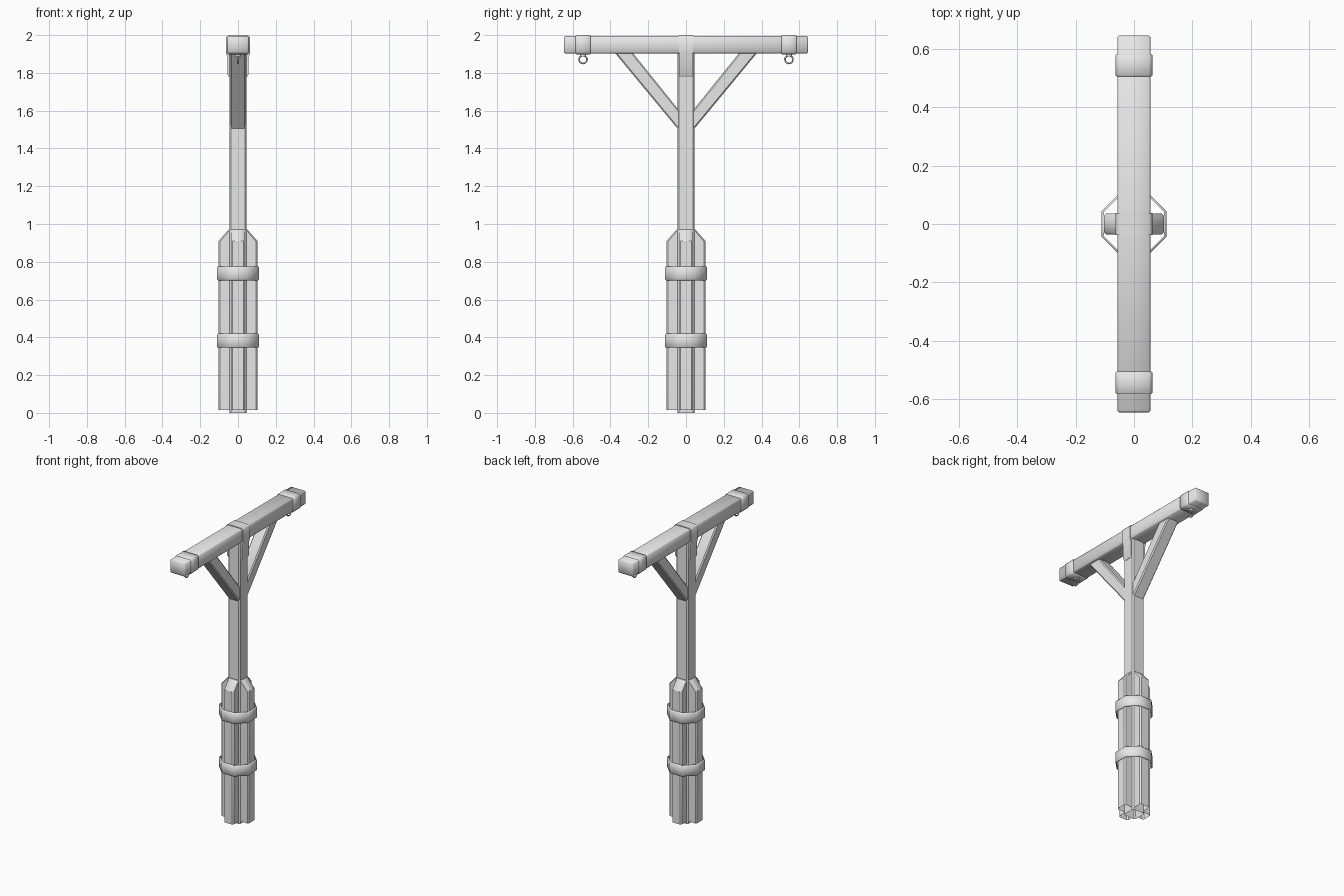
import bpy, bmesh, math
from mathutils import Matrix, Vector

cube = bpy.data.objects.get("Cube")
if cube:
    bpy.data.objects.remove(cube, do_unlink=True)

grey = bpy.data.materials.new("plain grey")
grey.use_nodes = True
grey.diffuse_color = (0.8, 0.8, 0.8, 1)
grey.node_tree.nodes["Principled BSDF"].inputs["Base Color"].default_value = (0.8, 0.8, 0.8, 1)


def finish(name, bm, smooth=40):
    bmesh.ops.recalc_face_normals(bm, faces=bm.faces)
    mesh = bpy.data.meshes.new(name)
    bm.to_mesh(mesh)
    bm.free()
    mesh.materials.append(grey)
    for face in mesh.polygons:
        face.use_smooth = True
    mesh.set_sharp_from_angle(angle=math.radians(smooth))
    ob = bpy.data.objects.new(name, mesh)
    bpy.context.scene.collection.objects.link(ob)
    return ob


def extrude_profile(points, place, start, end):
    """Closed solid from a 2D profile; place(u, v, depth) gives the 3D point."""
    bm = bmesh.new()
    loops = [[bm.verts.new(place(u, v, d)) for u, v in points] for d in (start, end)]
    bm.faces.new(loops[0])
    bm.faces.new(loops[1])
    n = len(points)
    for i in range(n):
        j = (i + 1) % n
        bm.faces.new((loops[0][i], loops[0][j], loops[1][j], loops[1][i]))
    bmesh.ops.recalc_face_normals(bm, faces=bm.faces)
    return bm


def bevel(bm, edges, width, segments=1):
    bmesh.ops.bevel(bm, geom=list(edges), offset=width, segments=segments,
                    profile=0.5, affect='EDGES')


def box(x, y, z0, z1):
    pts = [(-x, -y), (x, -y), (x, y), (-x, y)]
    return extrude_profile(pts, lambda u, v, d: (u, v, d), z0, z1)


def direction(edge):
    return (edge.verts[1].co - edge.verts[0].co).normalized()


def open_bottom(bm):
    low = min(v.co.z for v in bm.verts)
    faces = [f for f in bm.faces if all(v.co.z < low + 1e-4 for v in f.verts)]
    bmesh.ops.delete(bm, geom=faces, context='FACES_ONLY')


def band(name, outer, inner, place, start, end, soften):
    """Hollow strap between two matching profiles."""
    bm = bmesh.new()
    rows = [[bm.verts.new(place(u, v, d)) for u, v in pts]
            for pts, d in ((outer, start), (outer, end), (inner, end), (inner, start))]
    n = len(outer)
    for k in range(4):
        a, b = rows[k], rows[(k + 1) % 4]
        for i in range(n):
            j = (i + 1) % n
            bm.faces.new((a[i], a[j], b[j], b[i]))
    bmesh.ops.recalc_face_normals(bm, faces=bm.faces)
    rim = {e for r in rows[:2] for v in r for e in v.link_edges
           if all(w in r for w in e.verts)}
    bevel(bm, rim, soften)
    return finish(name, bm, 50)


def clipped_rect(x, z, cut):
    return [(x, -z + cut), (x, z - cut), (x - cut, z), (-x + cut, z),
            (-x, z - cut), (-x, -z + cut), (-x + cut, -z), (x - cut, -z)]


# Upright post
bm = box(0.045, 0.045, 0, 1.92)
bevel(bm, [e for e in bm.edges if abs(direction(e).z) > 0.9], 0.008)
open_bottom(bm)
finish("post", bm)

# Four boards around the foot, with slanted tops
board = [(0.043, 0.015), (0.103, 0.015), (0.103, 0.91), (0.05, 0.97), (0.043, 0.97)]
for i, side in enumerate(("left", "back", "right", "front")):
    bm = extrude_profile(board, lambda u, v, d: (u, d, v), -0.036, 0.036)
    bevel(bm, [e for e in bm.edges if all(v.co.x > 0.049 for v in e.verts)
               and abs(direction(e).y) < 0.1], 0.008)
    open_bottom(bm)
    bm.transform(Matrix.Rotation(i * math.pi / 2, 4, 'Z'))
    finish(side + "_foot_board", bm)

# Eight-sided straps around the boards
for name, z in (("lower_strap", 0.382), ("upper_strap", 0.738)):
    band(name, clipped_rect(0.111, 0.111, 0.066), clipped_rect(0.103, 0.103, 0.061),
         lambda u, v, d: (u, v, d), z - 0.037, z + 0.037, 0.005)

# Crossbeam
bm = box(0.057, 0.647, 1.903, 1.995)
bevel(bm, bm.edges, 0.007)
finish("crossbeam", bm, 50)

# Diagonal braces, beam straps and hanging rings, one of each per end
brace = [(0.035, 1.493), (0.035, 1.6), (0.285, 1.91), (0.38, 1.91)]
for side, s in (("front", -1), ("back", 1)):
    bm = extrude_profile(brace, lambda u, v, d: (d, s * u, v), -0.041, 0.041)
    bevel(bm, [e for e in bm.edges if abs(direction(e).x) < 0.1
               and abs(direction(e).y) > 0.3 and abs(direction(e).z) > 0.3], 0.007)
    finish(side + "_brace", bm)

    band(side + "_beam_strap", clipped_rect(0.063, 0.051, 0.012),
         clipped_rect(0.056, 0.045, 0.008),
         lambda u, v, d: (u, d, 1.949 + v), s * 0.545 - 0.039, s * 0.545 + 0.039, 0.004)

    bpy.ops.mesh.primitive_torus_add(
        major_radius=0.021, minor_radius=0.0045, major_segments=20, minor_segments=8,
        location=(0, s * 0.545, 1.871), rotation=(0, math.pi / 2, 0))
    ring = bpy.context.object
    ring.name = side + "_hanging_ring"
    ring.data.materials.append(grey)
    bpy.ops.object.shade_smooth()

    bpy.ops.mesh.primitive_cylinder_add(vertices=12, radius=0.016, depth=0.012,
                                        location=(0, s * 0.545, 1.894))
    stud = bpy.context.object
    stud.name = side + "_ring_stud"
    stud.data.materials.append(grey)
    bpy.ops.object.shade_smooth_by_angle()

# Middle strap over the beam, running down both sides of the post
half = [(0.046, 1.777), (0.055, 1.79), (0.056, 1.88), (0.063, 1.905), (0.063, 1.988), (0.051, 2.0)]
saddle = half + [(-x, z) for x, z in reversed(half)]
bm = extrude_profile(saddle, lambda u, v, d: (u, d, v), -0.037, 0.037)
finish("middle_strap", bm, 50)
